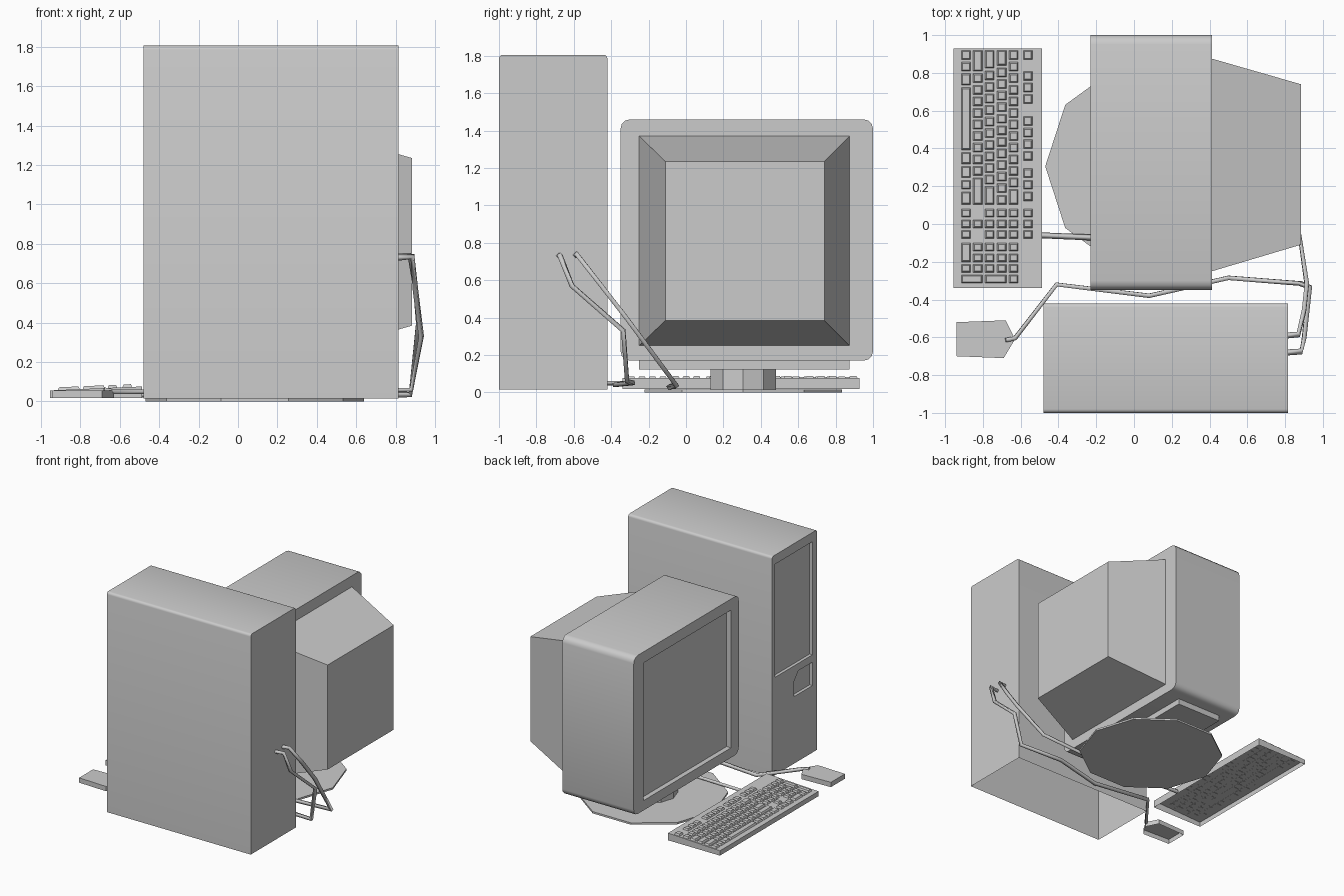
import bpy, bmesh
from math import sin, cos, pi
from mathutils import Vector

if "Cube" in bpy.data.objects:
    bpy.data.objects.remove(bpy.data.objects["Cube"])


def finish(bm, name, open_bottom=False, smooth=False):
    bmesh.ops.recalc_face_normals(bm, faces=bm.faces)
    if open_bottom:
        low = [f for f in bm.faces if f.normal.z < -0.95]
        bmesh.ops.delete(bm, geom=low, context='FACES')
    me = bpy.data.meshes.new(name)
    bm.to_mesh(me)
    bm.free()
    ob = bpy.data.objects.new(name, me)
    bpy.context.collection.objects.link(ob)
    if smooth:
        select(ob)
        bpy.ops.object.shade_smooth_by_angle(angle=0.6)
    return ob


def select(ob):
    bpy.ops.object.select_all(action='DESELECT')
    ob.select_set(True)
    bpy.context.view_layer.objects.active = ob


def loft(bm, lower, upper):
    """Closed solid between two matching rings of points."""
    a = [bm.verts.new(p) for p in lower]
    b = [bm.verts.new(p) for p in upper]
    n = len(a)
    bm.faces.new(a[::-1])
    bm.faces.new(b)
    for i in range(n):
        j = (i + 1) % n
        bm.faces.new((a[i], a[j], b[j], b[i]))


def solid(name, lower, upper, **kw):
    bm = bmesh.new()
    loft(bm, lower, upper)
    return finish(bm, name, **kw)


def yz_rect(x, y0, y1, z0, z1):
    return [(x, y0, z0), (x, y1, z0), (x, y1, z1), (x, y0, z1)]


def yz_round(x, y0, y1, z0, z1, r, corners=4, seg=3):
    """Rectangle in the yz plane; the last corners (the bottom ones) may stay sharp."""
    pts = []
    for k, (y, z, sy, sz) in enumerate([(y1, z1, -1, -1), (y0, z1, 1, -1),
                                        (y0, z0, 1, 1), (y1, z0, -1, 1)]):
        if k >= corners:
            pts.append((x, y, z))
            continue
        for i in range(seg + 1):
            t = k * pi / 2 + i * pi / 2 / seg
            pts.append((x, y + sy * r + r * cos(t), z + sz * r + r * sin(t)))
    return pts


def carve(ob, cutter):
    m = ob.modifiers.new("recess", 'BOOLEAN')
    m.operation, m.solver, m.object = 'DIFFERENCE', 'EXACT', cutter
    select(ob)
    bpy.ops.object.modifier_apply(modifier=m.name)
    bpy.data.objects.remove(cutter)


def polygon(cx, cy, r, z, n=10):
    return [(cx + r * cos(2 * pi * i / n), cy + r * sin(2 * pi * i / n), z) for i in range(n)]


# Tower case with drive bay and small panel recesses, open underneath
tower = solid("tower_case", yz_round(-0.48, -1, -0.42, 0.015, 1.805, 0.02, 2),
              yz_round(0.815, -1, -0.42, 0.015, 1.805, 0.02, 2))
carve(tower, solid("bay_cutter", yz_rect(-0.6, -0.94, -0.46, 0.81, 1.73),
                   yz_rect(-0.455, -0.94, -0.46, 0.81, 1.73)))
panel = [(-0.94, 0.56), (-0.70, 0.56), (-0.70, 0.68), (-0.76, 0.75), (-0.94, 0.75)]
carve(tower, solid("panel_cutter", [(-0.6, y, z) for y, z in panel],
                   [(-0.455, y, z) for y, z in panel]))
bm = bmesh.new()
bm.from_mesh(tower.data)
bmesh.ops.delete(bm, geom=[f for f in bm.faces if f.calc_center_median().z < 0.02],
                 context='FACES')
bm.to_mesh(tower.data)
bm.free()
select(tower)
bpy.ops.object.shade_smooth_by_angle(angle=0.6)

# Monitor casing, recessed screen and tapered tube housing
casing = solid("monitor_casing", yz_round(-0.23, -0.35, 1.0, 0.17, 1.46, 0.05),
               yz_round(0.413, -0.35, 1.0, 0.17, 1.46, 0.05))
carve(casing, solid("screen_cutter", yz_rect(-0.4, -0.25, 0.875, 0.25, 1.37),
                    yz_rect(-0.19, -0.25, 0.875, 0.25, 1.37)))
select(casing)
bpy.ops.object.shade_smooth_by_angle(angle=0.6)
solid("tube_housing", yz_rect(0.413, -0.25, 0.875, 0.25, 1.37),
      yz_rect(0.883, -0.11, 0.74, 0.385, 1.235))

# Monitor stand: mounting plate, neck and ten-sided foot
solid("stand_plate", yz_rect(-0.13, -0.25, 0.875, 0.123, 0.171),
      yz_rect(0.28, -0.25, 0.875, 0.123, 0.171))
solid("stand_neck", polygon(0.085, 0.305, 0.184, 0.012), polygon(0.085, 0.305, 0.184, 0.125))
solid("stand_foot", polygon(0.085, 0.305, 0.555, 0), polygon(0.085, 0.305, 0.555, 0.015))

# Keyboard body, a wedge open underneath
wedge = [(-0.955, 0.017), (-0.488, 0.017), (-0.488, 0.076), (-0.955, 0.056)]
solid("keyboard_body", [(x, -0.34, z) for x, z in wedge], [(x, 0.928, z) for x, z in wedge],
      open_bottom=True)

# Keys: each row runs from +y to -y; negative widths are gaps
bm = bmesh.new()


def key(x0, x1, y0, y1, t=0.007):
    def ring(d, h):
        return [(x, y, 0.056 + (x + 0.955) * 0.043 + h)
                for x, y in ((x0 + d, y0 + d), (x1 - d, y0 + d), (x1 - d, y1 - d), (x0 + d, y1 - d))]
    loft(bm, ring(0, -0.002), ring(t, 0.014))


ROWS = [-0.89, -0.827, -0.764, -0.70, -0.637, -0.562]
H, GAP = 0.025, 0.006


def key_row(row, y, widths, unit):
    for w in widths:
        if w > 0:
            key(ROWS[row] - H, ROWS[row] + H, y - w * unit + GAP, y - GAP)
        y -= abs(w) * unit


main = [[1, 1, 1.2, 5.6, 1.2, 1.2, 1, 1.3],
        [2] + [1] * 9 + [2.5],
        [1.75] + [1] * 10 + [1.75],
        [1.5] + [1] * 11 + [1],
        [1] * 12 + [1.5],
        [1, -0.8] + [1] * 3 + [-0.9] + [1] * 4 + [-0.5] + [1] * 3]
nav = [[1, 1, 1], [-1, 1], [1, 1, 1], [1, 1, 1], [1, 1, 1], [1, 1, 1]]
pad = [[2, 1], [1, 1, 1], [1, 1, 1], [1, 1, 1], [1, 1, 1, 1]]
for r in range(6):
    key_row(r, 0.925, main[r], 0.0613)
    key_row(r, 0.085, nav[r], 0.056)
    if r < 5:
        key_row(r, -0.095, pad[r], 0.056)
for r in (0, 2):   # double-height keys at the far end of the number pad
    key(ROWS[r] - H, ROWS[r + 1] + H, -0.313, -0.269)
finish(bm, "keyboard_keys")

# Mouse, open underneath
outline = [(-0.94, -0.70), (-0.69, -0.71), (-0.63, -0.61), (-0.68, -0.51), (-0.94, -0.52)]
solid("mouse", [(x, y, 0.017) for x, y in outline], [(x, y, 0.056) for x, y in outline],
      open_bottom=True)


# Cables running from the back of the tower
def cable(name, pts, r=0.016):
    cu = bpy.data.curves.new(name, 'CURVE')
    cu.dimensions = '3D'
    cu.bevel_depth, cu.bevel_resolution, cu.use_fill_caps = r, 0, True
    sp = cu.splines.new('POLY')
    sp.points.add(len(pts) - 1)
    for p, co in zip(sp.points, pts):
        p.co = (*co, 1)
    bpy.context.collection.objects.link(bpy.data.objects.new(name, cu))


cable("keyboard_cable", [(0.81, -0.59, 0.735), (0.87, -0.585, 0.74), (0.90, -0.46, 0.58),
                         (0.915, -0.32, 0.40), (0.875, -0.05, 0.035), (0.2, -0.09, 0.03),
                         (-0.49, -0.06, 0.035)])
cable("mouse_cable", [(0.81, -0.68, 0.73), (0.885, -0.675, 0.735), (0.90, -0.61, 0.57),
                      (0.93, -0.335, 0.33), (0.88, -0.315, 0.06), (0.5, -0.285, 0.05),
                      (0.08, -0.38, 0.04), (-0.41, -0.32, 0.05), (-0.63, -0.605, 0.05),
                      (-0.68, -0.615, 0.06)])
